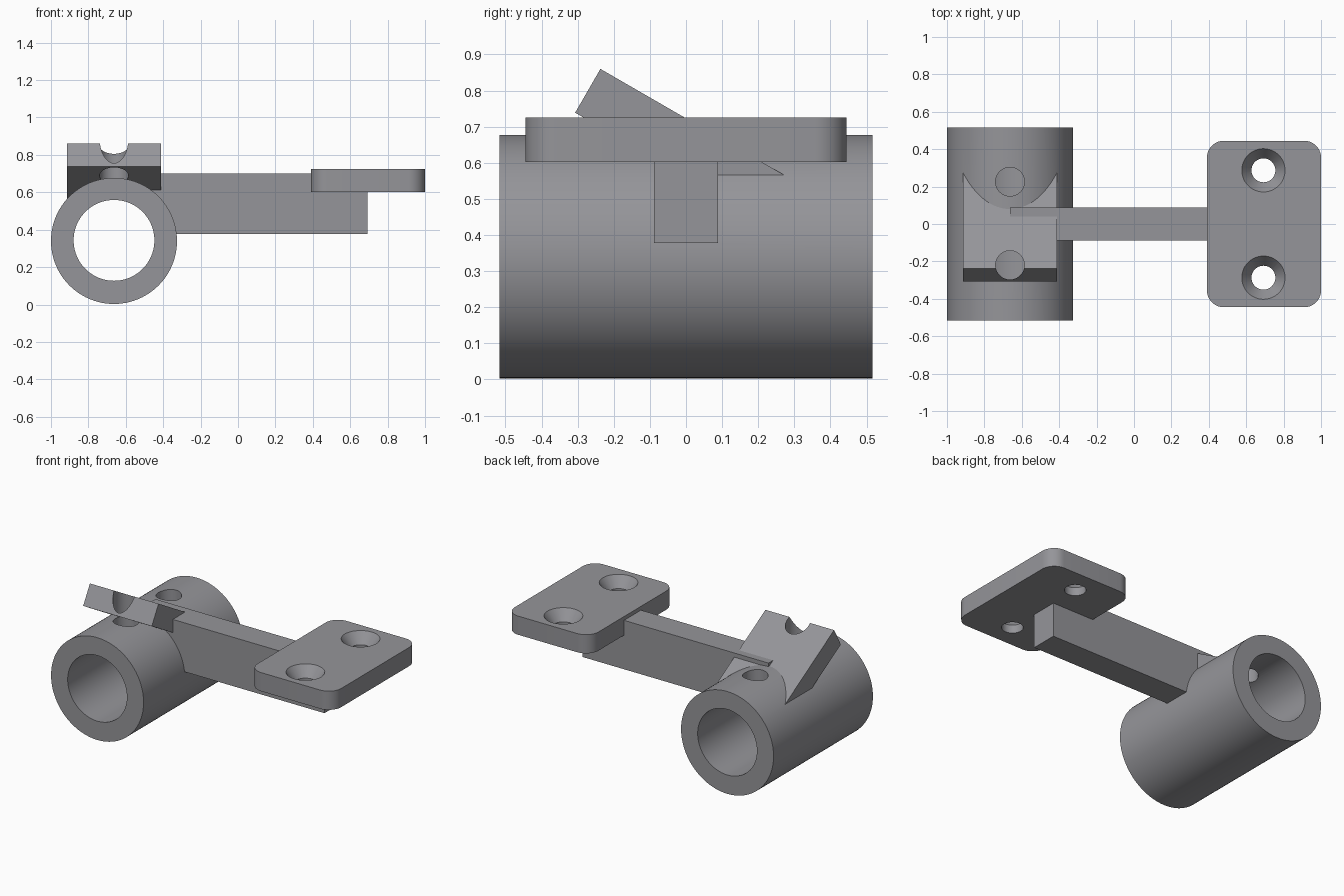
import bpy, bmesh, math
from mathutils import Matrix

if "Cube" in bpy.data.objects:
    bpy.data.objects.remove(bpy.data.objects["Cube"])

TUBE_X, TUBE_Z = -0.663, 0.34
HOLE_X = 0.692

grey = bpy.data.materials.new("plain grey")
grey.diffuse_color = (0.30, 0.30, 0.32, 1)
grey.use_nodes = True
grey.node_tree.nodes["Principled BSDF"].inputs["Base Color"].default_value = grey.diffuse_color


def finish(name, bm):
    bmesh.ops.recalc_face_normals(bm, faces=bm.faces)
    mesh = bpy.data.meshes.new(name)
    bm.to_mesh(mesh)
    bm.free()
    mesh.materials.append(grey)
    obj = bpy.data.objects.new(name, mesh)
    bpy.context.collection.objects.link(obj)
    return obj


def cylinder(name, loc, r1, r2, depth, axis="Z", sides=64):
    rot = Matrix.Rotation(math.pi / 2, 4, "X") if axis == "Y" else Matrix()
    bm = bmesh.new()
    bmesh.ops.create_cone(bm, cap_ends=True, segments=sides, radius1=r1, radius2=r2,
                          depth=depth, matrix=Matrix.Translation(loc) @ rot)
    return finish(name, bm)


def box(name, lo, hi, matrix=Matrix(), corner=0):
    size = [b - a for a, b in zip(lo, hi)]
    mid = [(a + b) / 2 for a, b in zip(lo, hi)]
    bm = bmesh.new()
    bmesh.ops.create_cube(bm, size=1, matrix=matrix @ Matrix.Translation(mid)
                          @ Matrix.Diagonal((*size, 1)))
    if corner:  # round the upright edges
        upright = [e for e in bm.edges if abs(e.verts[0].co.z - e.verts[1].co.z) > 0.01]
        bmesh.ops.bevel(bm, geom=upright, offset=corner, segments=10, profile=0.5,
                        affect="EDGES")
    return finish(name, bm)


def combine(target, other, operation):
    mod = target.modifiers.new(operation.lower(), "BOOLEAN")
    mod.operation, mod.solver, mod.object = operation, "EXACT", other
    bpy.context.view_layer.objects.active = target
    bpy.ops.object.modifier_apply(modifier=mod.name)
    bpy.data.objects.remove(other)


# Tube body
bracket = cylinder("tube_bracket", (TUBE_X, 0, TUBE_Z), 0.337, 0.337, 1.034, "Y", 96)

# Arm reaching sideways under the plate
combine(bracket, box("arm", (-0.663, -0.088, 0.378), (0.692, 0.088, 0.70)), "UNION")

# Slanted tab rising 30 degrees toward the front, pivoting on its upper front edge
tilt = Matrix.Translation((TUBE_X, -0.237, 0.86)) @ Matrix.Rotation(math.radians(-30), 4, "X")
combine(bracket, box("slanted_tab", (-0.25, 0, -0.14), (0.25, 0.60, 0), tilt), "UNION")

# Mounting plate with rounded corners
plate = box("mounting_plate", (0.39, -0.445, 0.602), (1.0, 0.445, 0.725), corner=0.09)
combine(bracket, plate, "UNION")

# Bore through the tube
combine(bracket, cylinder("bore", (TUBE_X, 0, TUBE_Z + 0.003), 0.216, 0.216, 1.4, "Y", 96),
        "DIFFERENCE")

# Two upright holes through the top wall of the tube
for y in (-0.22, 0.226):
    combine(bracket, cylinder("wall_hole", (TUBE_X, y, 0.70), 0.077, 0.077, 0.6, sides=48),
            "DIFFERENCE")

# Countersunk screw holes in the plate
for y in (-0.287, 0.287):
    combine(bracket, cylinder("screw_hole", (HOLE_X, y, 0.66), 0.064, 0.064, 0.4, sides=48),
            "DIFFERENCE")
    combine(bracket, cylinder("countersink", (HOLE_X, y, 0.69), 0.063, 0.1165, 0.072, sides=48),
            "DIFFERENCE")

# Smooth round walls, keep hard edges
bpy.ops.object.select_all(action="DESELECT")
bracket.select_set(True)
bpy.context.view_layer.objects.active = bracket
bpy.ops.object.shade_smooth_by_angle(angle=math.radians(30))
